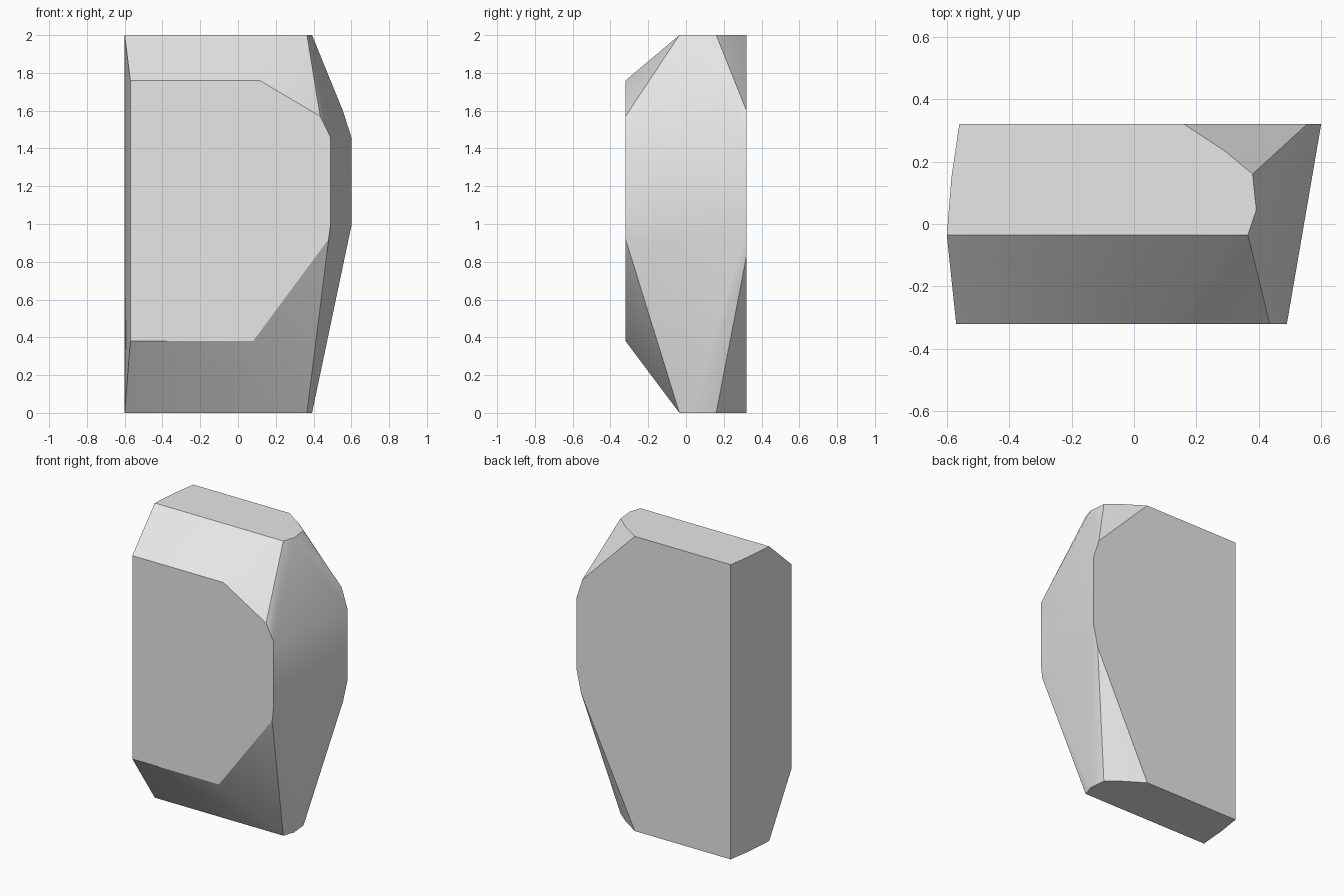
import bpy
import bmesh
import math

cube = bpy.data.objects.get("Cube")
if cube:
    bpy.data.objects.remove(cube, do_unlink=True)

# Cap outline (x, y), shared by the flat top and bottom
cap = [(-0.56, 0.32), (-0.585, 0.15), (-0.6, -0.035), (0.365, -0.035),
       (0.392, 0.045), (0.38, 0.16), (0.29, 0.235), (0.16, 0.32)]
# Front outline and the outer corner of the back (x, z)
front = [(-0.57, 0.38), (0.08, 0.38), (0.48, 0.92), (0.49, 1.0),
         (0.49, 1.46), (0.435, 1.57), (0.115, 1.76), (-0.57, 1.76)]
back = [(0.565, 0.83), (0.6, 0.99), (0.6, 1.46), (0.555, 1.6)]

points = [(x, y, z) for z in (0, 2) for x, y in cap]
points += [(x, -0.32, z) for x, z in front]
points += [(x, 0.32, z) for x, z in back]

# Faceted boulder: wrap the outlines and merge coplanar faces
bm = bmesh.new()
for p in points:
    bm.verts.new(p)
hull = bmesh.ops.convex_hull(bm, input=bm.verts[:])
loose = [v for v in bm.verts if not v.link_faces]
bmesh.ops.delete(bm, geom=loose, context='VERTS')
bmesh.ops.dissolve_limit(bm, angle_limit=math.radians(1),
                         verts=bm.verts[:], edges=bm.edges[:])
bmesh.ops.recalc_face_normals(bm, faces=bm.faces[:])
mesh = bpy.data.meshes.new("rock")
bm.to_mesh(mesh)
bm.free()

rock = bpy.data.objects.new("rock", mesh)
bpy.context.collection.objects.link(rock)

# Plain grey stone
stone = bpy.data.materials.new("grey stone")
stone.use_nodes = True
colour = (0.8, 0.8, 0.8, 1)
stone.diffuse_color = colour
stone.node_tree.nodes["Principled BSDF"].inputs["Base Color"].default_value = colour
mesh.materials.append(stone)

# Soft shading across shallow facets, crisp ridges elsewhere
bpy.ops.object.select_all(action='DESELECT')
rock.select_set(True)
bpy.context.view_layer.objects.active = rock
bpy.ops.object.shade_smooth_by_angle(angle=math.radians(30))
